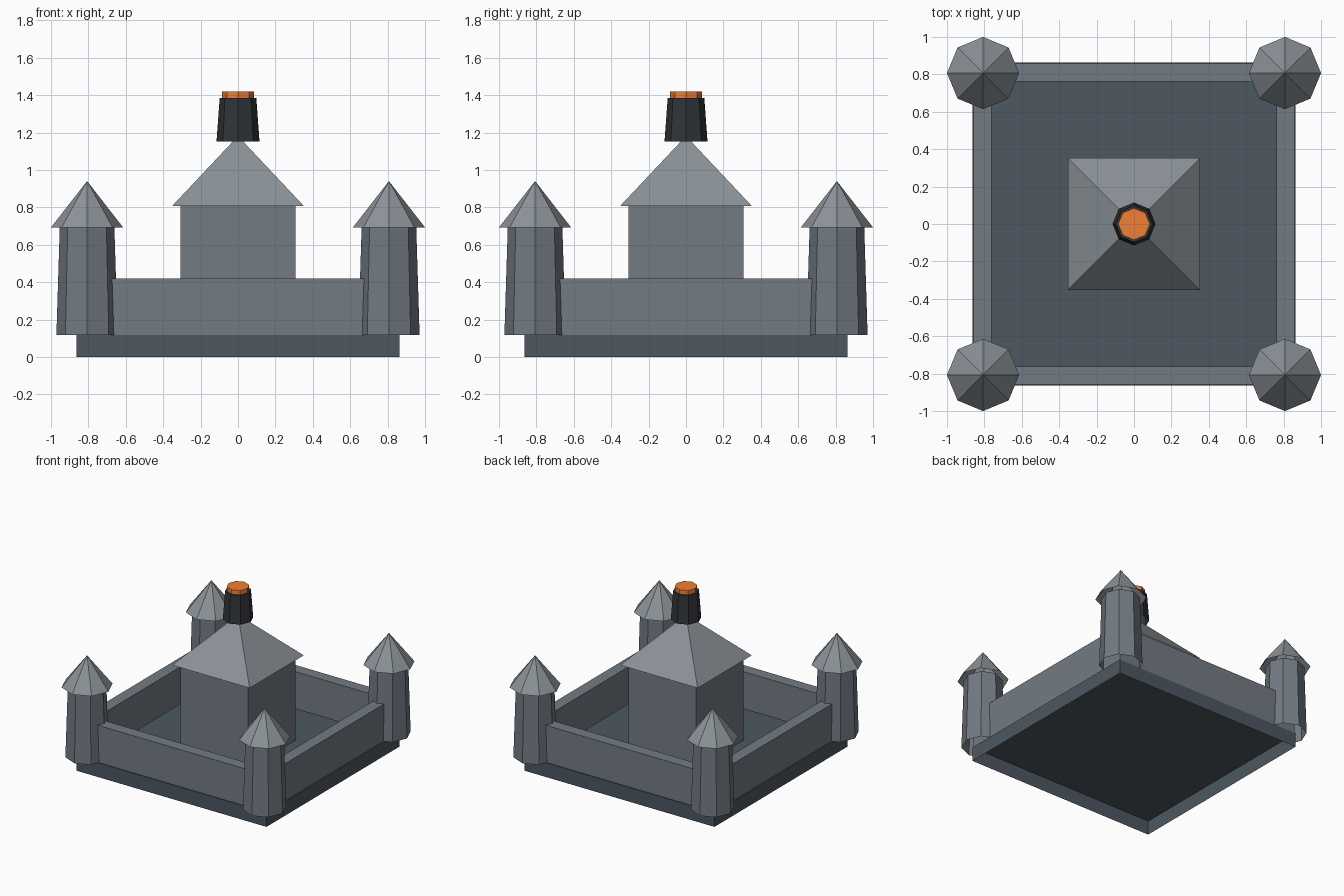
import bpy
import bmesh
from math import pi

if "Cube" in bpy.data.objects:
    bpy.data.objects.remove(bpy.data.objects["Cube"])


def material(name, rgb):
    m = bpy.data.materials.new(name)
    m.diffuse_color = (*rgb, 1)
    m.use_nodes = True
    m.node_tree.nodes["Principled BSDF"].inputs["Base Color"].default_value = m.diffuse_color
    return m


DARK = material("dark_stone", (0.075, 0.095, 0.12))
STONE = material("wall_stone", (0.17, 0.20, 0.23))
TOWER = material("tower_stone", (0.17, 0.195, 0.23))
SLATE = material("roof_slate", (0.26, 0.29, 0.315))
SOOT = material("soot", (0.03, 0.035, 0.04))
EMBER = material("ember", (0.88, 0.21, 0.035))


def finish(name, mat):
    """Name the active object, colour it and leave its underside open."""
    o = bpy.context.object
    o.name = name
    o.data.materials.append(mat)
    bm = bmesh.new()
    bm.from_mesh(o.data)
    bm.normal_update()
    under = [f for f in bm.faces if f.normal.z < -0.9]
    bmesh.ops.delete(bm, geom=under, context='FACES')
    bm.to_mesh(o.data)
    bm.free()
    return o


def box(name, x, y, z0, z1, sx, sy, mat):
    bpy.ops.mesh.primitive_cube_add(size=1, location=(x, y, (z0 + z1) / 2))
    finish(name, mat).scale = (sx, sy, z1 - z0)


def cone(name, x, y, z0, z1, r0, r1, mat, sides=8, turn=0):
    bpy.ops.mesh.primitive_cone_add(vertices=sides, radius1=r0, radius2=r1, depth=z1 - z0,
                                    location=(x, y, (z0 + z1) / 2), rotation=(0, 0, turn))
    finish(name, mat)


FLOOR = 0.117

# Foundation slab, hollow underneath
box("foundation", 0, 0, 0, FLOOR, 1.728, 1.728, DARK)

# Curtain walls: front/back run full length, sides fit between them
for s, fb, lr in ((-1, "front", "left"), (1, "back", "right")):
    box(fb + "_wall", 0, s * 0.809, FLOOR, 0.421, 1.714, 0.096, STONE)
    box(lr + "_wall", s * 0.809, 0, FLOOR, 0.421, 0.096, 1.522, STONE)

# Corner towers with pointed roofs
for sx, lr in ((-1, "left"), (1, "right")):
    for sy, fb in ((-1, "front"), (1, "back")):
        x, y = sx * 0.807, sy * 0.807
        cone(f"{fb}_{lr}_tower", x, y, FLOOR, 0.693, 0.164, 0.146, TOWER)
        cone(f"{fb}_{lr}_tower_roof", x, y, 0.693, 0.941, 0.193, 0, SLATE)

# Central keep with pyramid roof
box("keep", 0, 0, FLOOR, 0.808, 0.616, 0.616, STONE)
cone("keep_roof", 0, 0, 0.808, 1.182, 0.352 * 2 ** 0.5, 0, SLATE, 4, pi / 4)

# Chimney and glowing embers
cone("chimney", 0, 0, 1.153, 1.384, 0.115, 0.098, SOOT)
cone("embers", 0, 0, 1.36, 1.42, 0.085, 0.085, EMBER)
